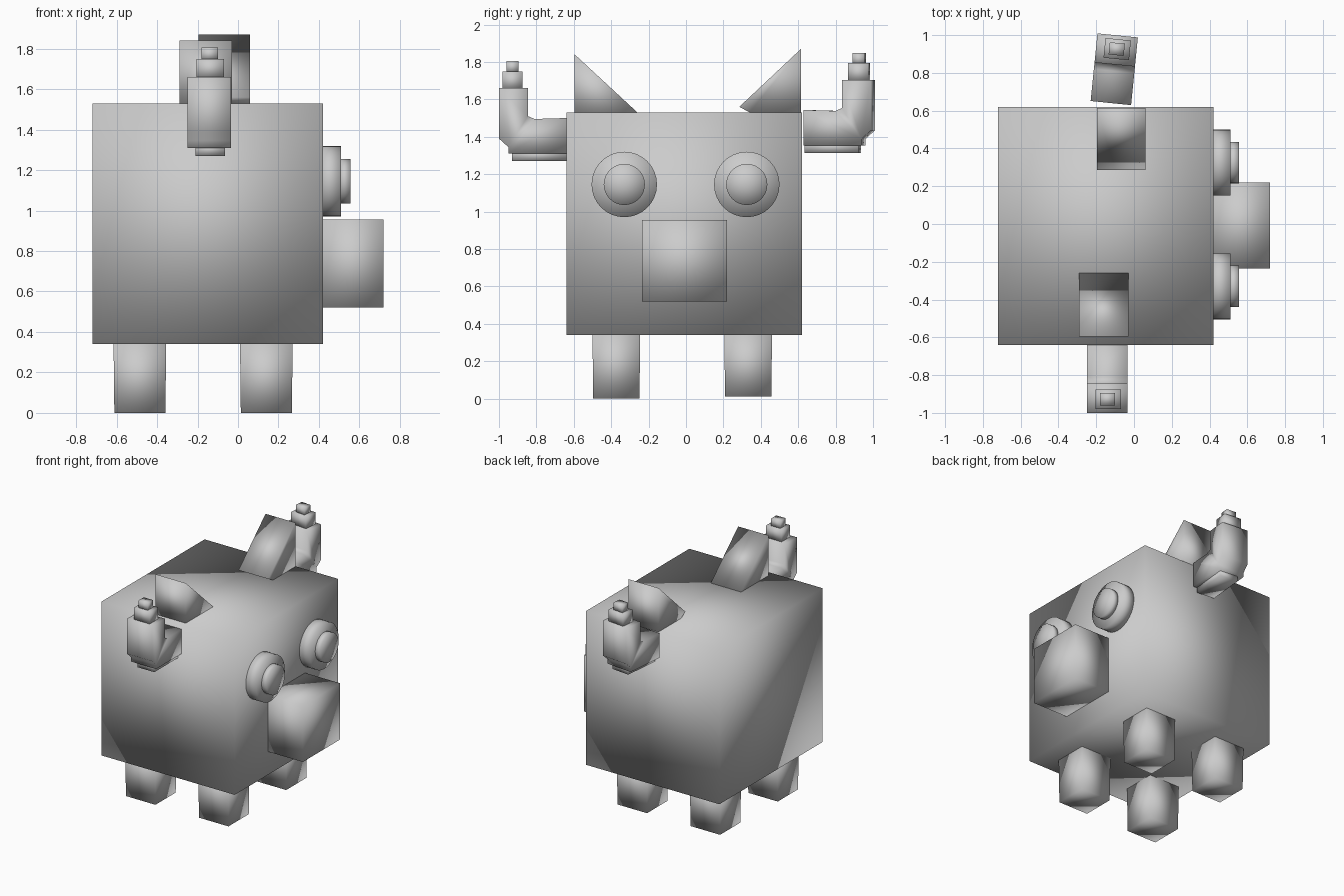
import bpy, bmesh, math
from mathutils import Matrix, Vector

cube = bpy.data.objects.get("Cube")
if cube:
    bpy.data.objects.remove(cube, do_unlink=True)

grey = bpy.data.materials.new("plain grey")
grey.use_nodes = True
grey.diffuse_color = (0.6, 0.6, 0.6, 1)
grey.node_tree.nodes["Principled BSDF"].inputs["Base Color"].default_value = (0.6, 0.6, 0.6, 1)


def finish(name, bm):
    """Turn a bmesh into a soft-shaded grey object."""
    bmesh.ops.recalc_face_normals(bm, faces=bm.faces)
    for f in bm.faces:
        f.smooth = True
    mesh = bpy.data.meshes.new(name)
    bm.to_mesh(mesh)
    bm.free()
    mesh.materials.append(grey)
    ob = bpy.data.objects.new(name, mesh)
    bpy.context.collection.objects.link(ob)
    return ob


def box(name, low, high, taper=1.0):
    """Box between two corners; taper scales its lower end."""
    low, high = Vector(low), Vector(high)
    size = high - low
    mat = Matrix.Translation((low + high) / 2) @ Matrix.Diagonal((*size, 1))
    bm = bmesh.new()
    bmesh.ops.create_cube(bm, size=1)
    for v in bm.verts:
        if v.co.z < 0:
            v.co.x *= taper
            v.co.y *= taper
    bm.transform(mat)
    return finish(name, bm)


def prism(name, profile, x0, x1):
    """Extrude a (y, z) profile along x."""
    bm = bmesh.new()
    face = bm.faces.new([bm.verts.new((x0, y, z)) for y, z in profile])
    ext = bmesh.ops.extrude_face_region(bm, geom=[face])["geom"]
    moved = [g for g in ext if isinstance(g, bmesh.types.BMVert)]
    bmesh.ops.translate(bm, verts=moved, vec=(x1 - x0, 0, 0))
    return finish(name, bm)


def disc(name, y, z, radius, x0, x1):
    """Cylinder lying along x."""
    bm = bmesh.new()
    turn = Matrix.Translation(((x0 + x1) / 2, y, z)) @ Matrix.Rotation(math.pi / 2, 4, 'Y')
    bmesh.ops.create_cone(bm, cap_ends=True, cap_tris=True, segments=32,
                          radius1=radius, radius2=radius, depth=x1 - x0, matrix=turn)
    return finish(name, bm)


# Body and snout
box("body", (-0.72, -0.64, 0.34), (0.42, 0.62, 1.53))
box("snout", (0.42, -0.235, 0.52), (0.72, 0.22, 0.955))

# Eyes
for side, y in (("right", -0.33), ("left", 0.325)):
    disc(side + "_eye", y, 1.145, 0.175, 0.40, 0.51)
    disc(side + "_pupil", y, 1.145, 0.11, 0.50, 0.555)

# Legs
for end, x in (("rear", -0.615), ("fore", 0.01)):
    for side, y in (("right", -0.5), ("left", 0.205)):
        box(f"{end}_{side}_leg", (x, y, 0 if side == "right" else 0.012),
            (x + 0.26, y + 0.255, 0.34), taper=0.97)

# Ears: wedges, tall at the outer side
prism("right_ear", [(-0.595, 1.84), (-0.595, 1.52), (-0.26, 1.53)], -0.29, -0.03)
prism("left_ear", [(0.615, 1.87), (0.285, 1.56), (0.34, 1.53), (0.615, 1.5)], -0.195, 0.06)

# Arms: elbow, underside pad, hand and finger, mirrored to both sides
ELBOW = [(0, 1.31), (0.31, 1.31), (0.31, 1.345), (0.36, 1.39), (0.36, 1.66),
         (0.205, 1.66), (0.205, 1.51), (0.17, 1.495), (0, 1.5)]
for side, sign, lift, base, turn in (("right", -1, 0, -0.64, 0), ("left", 1, 0.043, 0.64, -0.1)):
    parts = [
        prism(side + "_arm", ELBOW, -0.11, 0.105),
        box(side + "_arm_pad", (-0.07, 0, 1.27), (0.075, 0.29, 1.33)),
        box(side + "_hand", (-0.065, 0.235, 1.65), (0.07, 0.34, 1.75)),
        box(side + "_finger", (-0.04, 0.255, 1.74), (0.04, 0.32, 1.805)),
    ]
    place = (Matrix.Translation((-0.14 if sign < 0 else -0.12, base, lift))
             @ Matrix.Rotation(turn, 4, 'Z') @ Matrix.Diagonal((1, sign, 1, 1)))
    for ob in parts:
        ob.data.transform(place)
        if sign < 0:
            ob.data.flip_normals()
